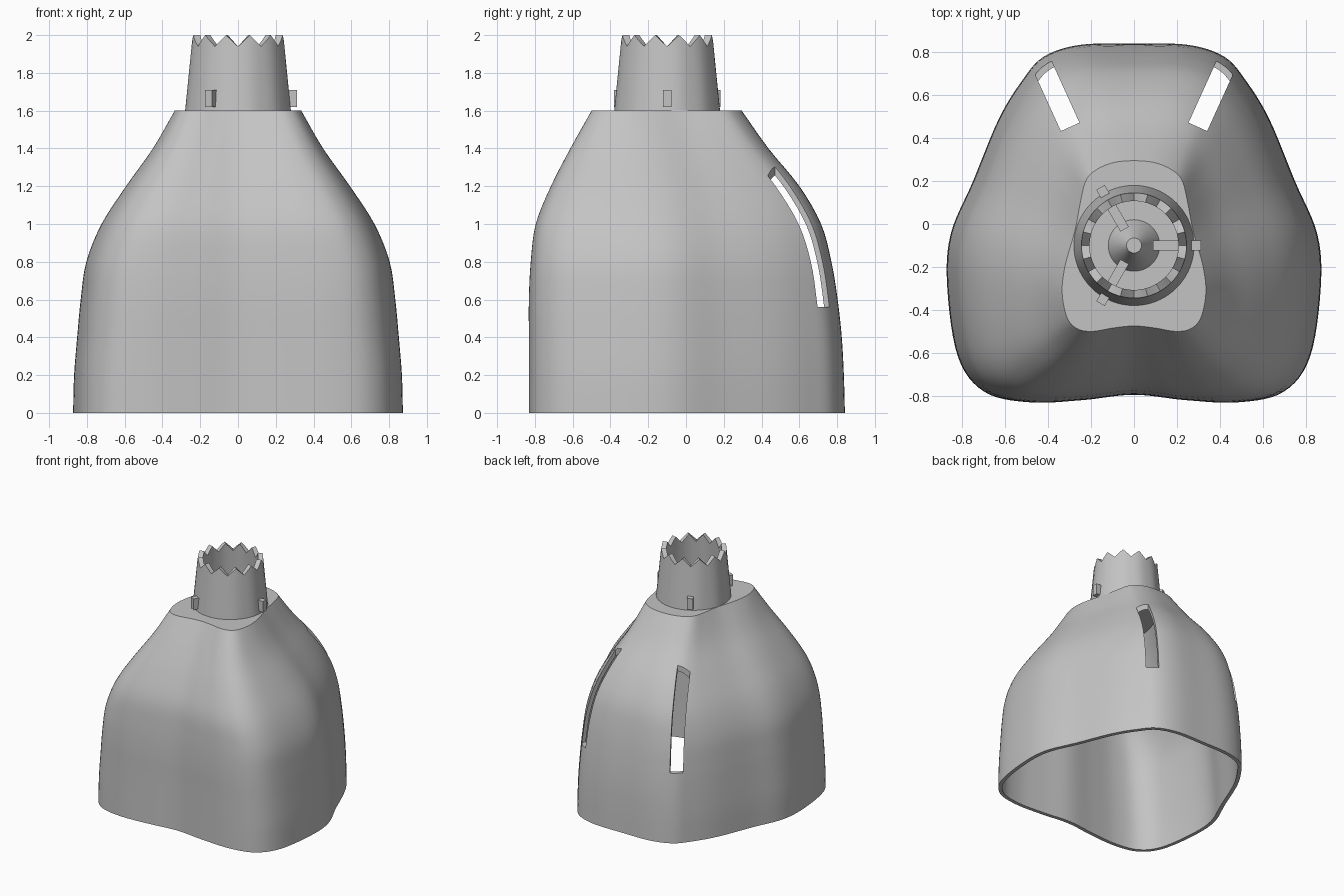
import bpy, bmesh, math
from mathutils import Vector, Matrix

cube = bpy.data.objects.get("Cube")
if cube:
    bpy.data.objects.remove(cube, do_unlink=True)

GREY = (0.55, 0.55, 0.55, 1)
grey = bpy.data.materials.new("light_grey")
grey.use_nodes = True
grey.diffuse_color = GREY
grey.node_tree.nodes["Principled BSDF"].inputs["Base Color"].default_value = GREY

CENTRE = Vector((0, -0.1, 0))   # neck axis
SHOULDER = 1.6                  # height of the flat shoulder


def catmull(a, b, c, d, t):
    return 0.5 * (2 * b + (c - a) * t + (2 * a - 5 * b + 4 * c - d) * t * t
                  + (3 * b - a - 3 * c + d) * t ** 3)


def closed_curve(half, steps):
    """Mirror a half outline over x = 0 and sample it smoothly."""
    pts = [Vector(p) for p in half]
    pts += [Vector((-p.x, p.y)) for p in pts[-2:0:-1]]
    n = len(pts)
    return [catmull(pts[i - 1], pts[i], pts[(i + 1) % n], pts[(i + 2) % n], k / steps)
            for i in range(n) for k in range(steps)]


def open_curve(rows, steps):
    p = [Vector(r) for r in rows]
    p = [2 * p[0] - p[1]] + p + [2 * p[-1] - p[-2]]
    out = [catmull(*p[i:i + 4], k / steps) for i in range(len(p) - 3) for k in range(steps)]
    return out + [p[-2]]


def finish(name, bm):
    bmesh.ops.recalc_face_normals(bm, faces=bm.faces)
    mesh = bpy.data.meshes.new(name)
    bm.to_mesh(mesh)
    bm.free()
    mesh.materials.append(grey)
    obj = bpy.data.objects.new(name, mesh)
    bpy.context.collection.objects.link(obj)
    return obj


def activate(obj):
    bpy.ops.object.select_all(action='DESELECT')
    obj.select_set(True)
    bpy.context.view_layer.objects.active = obj


def smooth(obj):
    activate(obj)
    bpy.ops.object.shade_smooth_by_angle(angle=math.radians(30))


def bridge(bm, lower, upper):
    n = len(lower)
    for i in range(n):
        j = (i + 1) % n
        bm.faces.new((lower[i], lower[j], upper[j], upper[i]))


def box(name, size, matrix):
    bm = bmesh.new()
    bmesh.ops.create_cube(bm, size=1, matrix=matrix @ Matrix.Diagonal((*size, 1)))
    return finish(name, bm)


# Body shell: lofted from the base outline to the shoulder outline
base = closed_curve([(0, .84), (.25, .835), (.42, .78), (.52, .67), (.63, .49), (.75, .2),
                     (.855, -.05), (.87, -.3), (.82, -.62), (.7, -.78), (.5, -.83),
                     (.25, -.82), (0, -.795)], 6)
top = closed_curve([(0, .295), (.1, .285), (.18, .25), (.225, .2), (.25, .1), (.275, -.03),
                    (.32, -.19), (.335, -.32), (.31, -.44), (.26, -.49), (.19, -.5),
                    (.1, -.485), (0, -.475)], 6)
# taper of the sides, back and front at equal height steps
taper = open_curve([(0, 0, 0), (.01, .01, 0), (.04, .03, 0), (.075, .07, 0), (.13, .13, .03),
                    (.28, .23, .11), (.52, .44, .35), (.785, .74, .66), (1, 1, 1)], 4)
bm = bmesh.new()
rings = []
for r, (side, back, front) in enumerate(taper):
    z = SHOULDER * r / (len(taper) - 1)
    ring = []
    for b, t in zip(base, top):
        w = min(1, max(0, .5 - b.y))
        ty = back * (1 - w) + front * w
        ring.append(bm.verts.new((b.x + (t.x - b.x) * side, b.y + (t.y - b.y) * ty, z)))
    rings.append(ring)
for lower, upper in zip(rings, rings[1:]):
    bridge(bm, lower, upper)
bm.faces.new(rings[-1])
body = finish("body_shell", bm)
# make sure the surface points outwards before thickening it inwards
if body.data.polygons[-1].normal.z < 0:
    body.data.flip_normals()
shell = body.modifiers.new("wall", 'SOLIDIFY')
shell.thickness = 0.03
shell.offset = -1

# Slots in the two rear corners
cutters = []
for s, label in ((1, "left"), (-1, "right")):
    out = Vector((s * .135, .2975, 0)).normalized()
    inner = Vector((s * .2975, .4525, 0))
    m = (Matrix.Translation(inner + out * .3 + Vector((0, 0, 1.06)))
         @ Matrix.Rotation(math.atan2(out.y, out.x), 4, 'Z'))
    cutter = box(label + "_slot_cutter", (.6, .095, 1), m)
    cutter.hide_render = True
    cutter.hide_set(True)
    cut = body.modifiers.new(label + "_slot", 'BOOLEAN')
    cut.operation = 'DIFFERENCE'
    cut.solver = 'EXACT'
    cut.object = cutter
    cutters.append(cutter)
activate(body)
for mod in list(body.modifiers):
    bpy.ops.object.modifier_apply(modifier=mod.name)
for cutter in cutters:
    bpy.data.objects.remove(cutter, do_unlink=True)
smooth(body)

# Neck: tapered tube with a saw-tooth rim
TEETH, PER_TOOTH = 12, 8
bm = bmesh.new()
loops = [[], [], [], []]
for i in range(TEETH * PER_TOOTH):
    a = math.tau * i / (TEETH * PER_TOOTH)
    k = (i % PER_TOOTH) / PER_TOOTH
    rim = 2 - .06 * abs(2 * k - 1)
    for loop, radius, z in zip(loops, (.28, .245, .207, .235),
                               (SHOULDER, rim, rim, SHOULDER)):
        loop.append(bm.verts.new(CENTRE + Vector((radius * math.cos(a),
                                                  radius * math.sin(a), z))))
for i in range(4):
    bridge(bm, loops[i], loops[(i + 1) % 4])
smooth(finish("toothed_neck", bm))

# Cone on the floor of the neck
bm = bmesh.new()
height = .18
bmesh.ops.create_cone(bm, cap_ends=True, segments=48, radius1=.12, radius2=.035, depth=height,
                      matrix=Matrix.Translation(CENTRE + Vector((0, 0, SHOULDER + height / 2))))
smooth(finish("centre_cone", bm))

# Three pegs passing through the neck wall
for i in range(3):
    m = (Matrix.Translation(CENTRE) @ Matrix.Rotation(math.tau * i / 3, 4, 'Z')
         @ Matrix.Translation((.2, 0, 1.665)))
    box("neck_peg_%d" % (i + 1), (.225, .045, .09), m)
